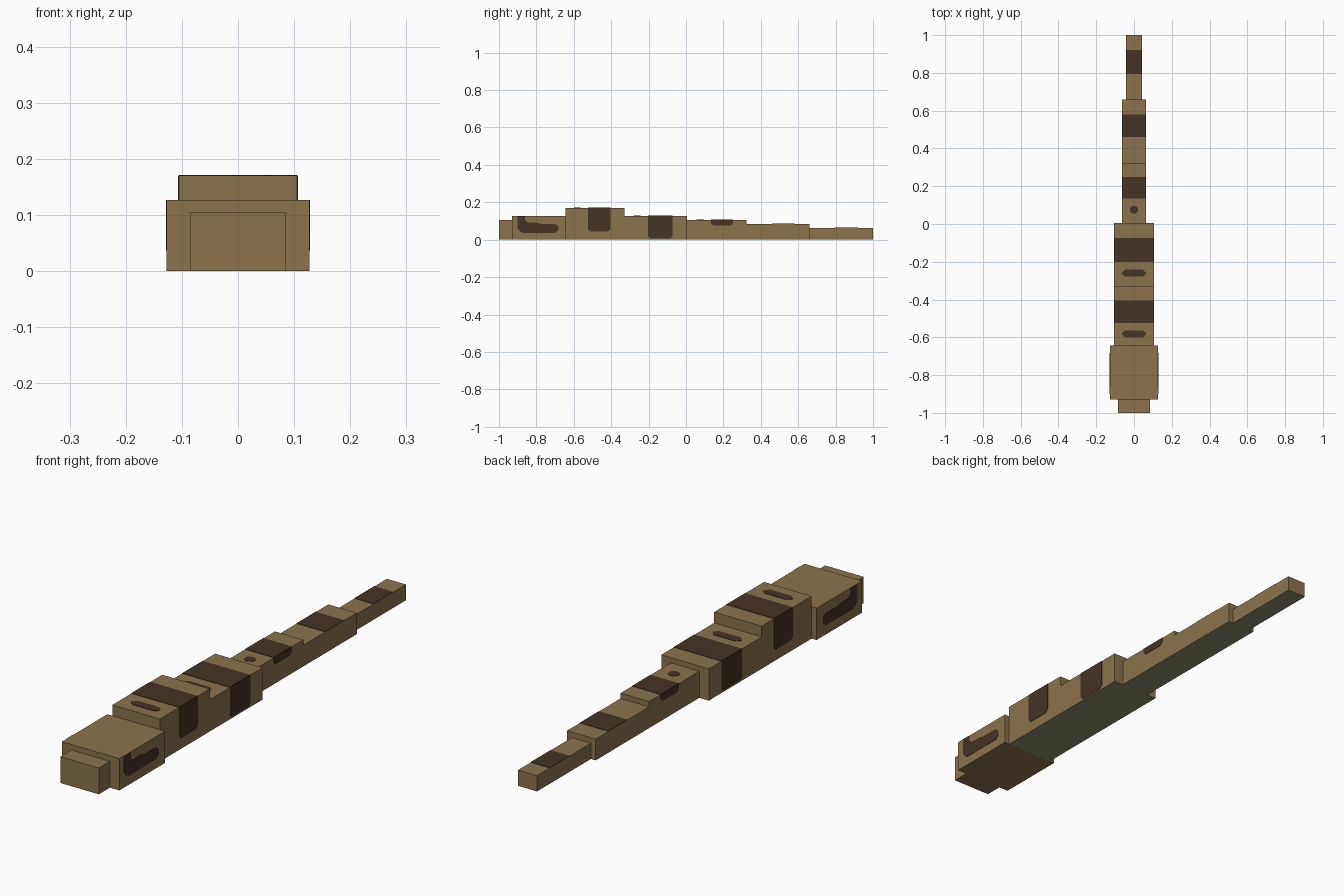
import bpy, bmesh
from mathutils import Vector

if "Cube" in bpy.data.objects:
    bpy.data.objects.remove(bpy.data.objects["Cube"])


def material(name, srgb):
    rgba = [((c / 255 + 0.055) / 1.055) ** 2.4 for c in srgb] + [1.0]
    m = bpy.data.materials.new(name)
    m.use_nodes = True
    m.diffuse_color = rgba
    m.node_tree.nodes["Principled BSDF"].inputs["Base Color"].default_value = rgba
    return m


TAN = material("tan scales", (140, 115, 77))
BROWN = material("dark brown markings", (69, 51, 36))
BELLY = material("grey belly", (143, 141, 112))
THICK = 0.0015


def finish(bm, name, mats):
    bmesh.ops.recalc_face_normals(bm, faces=bm.faces)
    mesh = bpy.data.meshes.new(name)
    for m in mats:
        mesh.materials.append(m)
    bm.to_mesh(mesh)
    bm.free()
    ob = bpy.data.objects.new(name, mesh)
    bpy.context.collection.objects.link(ob)
    return ob


def block(name, y0, y1, half, top, belly=True):
    """Box standing on the ground, with an optional belly colour below."""
    bm = bmesh.new()
    bmesh.ops.create_cube(bm, size=1)
    for v in bm.verts:
        v.co = Vector((v.co.x * 2 * half, y0 + (v.co.y + 0.5) * (y1 - y0), (v.co.z + 0.5) * top))
    bm.normal_update()
    for f in bm.faces:
        f.material_index = int(belly and f.normal.z < -0.5)
    return finish(bm, name, [TAN, BELLY])


def plate(name, points, push):
    """Thin painted marking from an outline, extruded outward."""
    bm = bmesh.new()
    face = bm.faces.new([bm.verts.new(p) for p in points])
    made = bmesh.ops.extrude_face_region(bm, geom=[face])["geom"]
    verts = [g for g in made if isinstance(g, bmesh.types.BMVert)]
    bmesh.ops.translate(bm, verts=verts, vec=Vector(push) * THICK)
    return finish(bm, name, [BROWN])


def top_mark(name, outline, z):
    plate(name, [(x, y, z) for x, y in outline], (0, 0, 1))


def side_marks(name, outline, half):
    for side, s in (("left", 1), ("right", -1)):
        plate(f"{side}_{name}", [(s * half, y, z) for y, z in outline], (s, 0, 0))


def rounded(a0, a1, b0, b1, c):
    """Rectangle outline with clipped corners."""
    return [(a0 + c, b0), (a1 - c, b0), (a1, b0 + c), (a1, b1 - c),
            (a1 - c, b1), (a0 + c, b1), (a0, b1 - c), (a0, b0 + c)]


# Head
block("snout", -1.0, -0.93, 0.085, 0.105, belly=False)
block("head", -0.93, -0.643, 0.127, 0.127, belly=False)
side_marks("cheek_patch", [(-0.9, 0.127), (-0.9, 0.06), (-0.885, 0.042), (-0.87, 0.037),
                           (-0.7, 0.037), (-0.682, 0.05), (-0.682, 0.072), (-0.7, 0.085),
                           (-0.775, 0.085), (-0.8, 0.091), (-0.845, 0.091),
                           (-0.86, 0.105), (-0.86, 0.127)], 0.127)

# Body and tail: start, end, half width, height, stripe start, stripe end, stripe bottom
segments = [
    ("front_body", -0.643, -0.328, 0.105, 0.17, -0.523, -0.405, 0.043),
    ("middle_body", -0.328, 0.006, 0.105, 0.127, -0.202, -0.073, 0.006),
    ("rear_body", 0.006, 0.323, 0.063, 0.106, 0.135, 0.25, 0.076),
    ("tail_base", 0.323, 0.66, 0.063, 0.085, 0.46, 0.58, None),
    ("tail_tip", 0.66, 1.0, 0.042, 0.063, 0.795, 0.92, None),
]
for name, y0, y1, half, top, s0, s1, low in segments:
    block(name, y0, y1, half, top)
    top_mark(name + "_stripe", [(-half, s0), (half, s0), (half, s1), (-half, s1)], top)
    if low is not None:
        c = 0.012
        side_marks(name + "_side_stripe", [(s0, top), (s0, low + c), (s0 + c, low),
                                           (s1 - c, low), (s1, low + c), (s1, top)], half)

# Small spots along the back
top_mark("front_back_spot", rounded(-0.063, 0.063, -0.6, -0.564, 0.015), 0.17)
top_mark("middle_back_spot", rounded(-0.063, 0.063, -0.278, -0.242, 0.015), 0.127)
top_mark("rear_back_spot", rounded(-0.021, 0.021, 0.056, 0.096, 0.012), 0.106)
